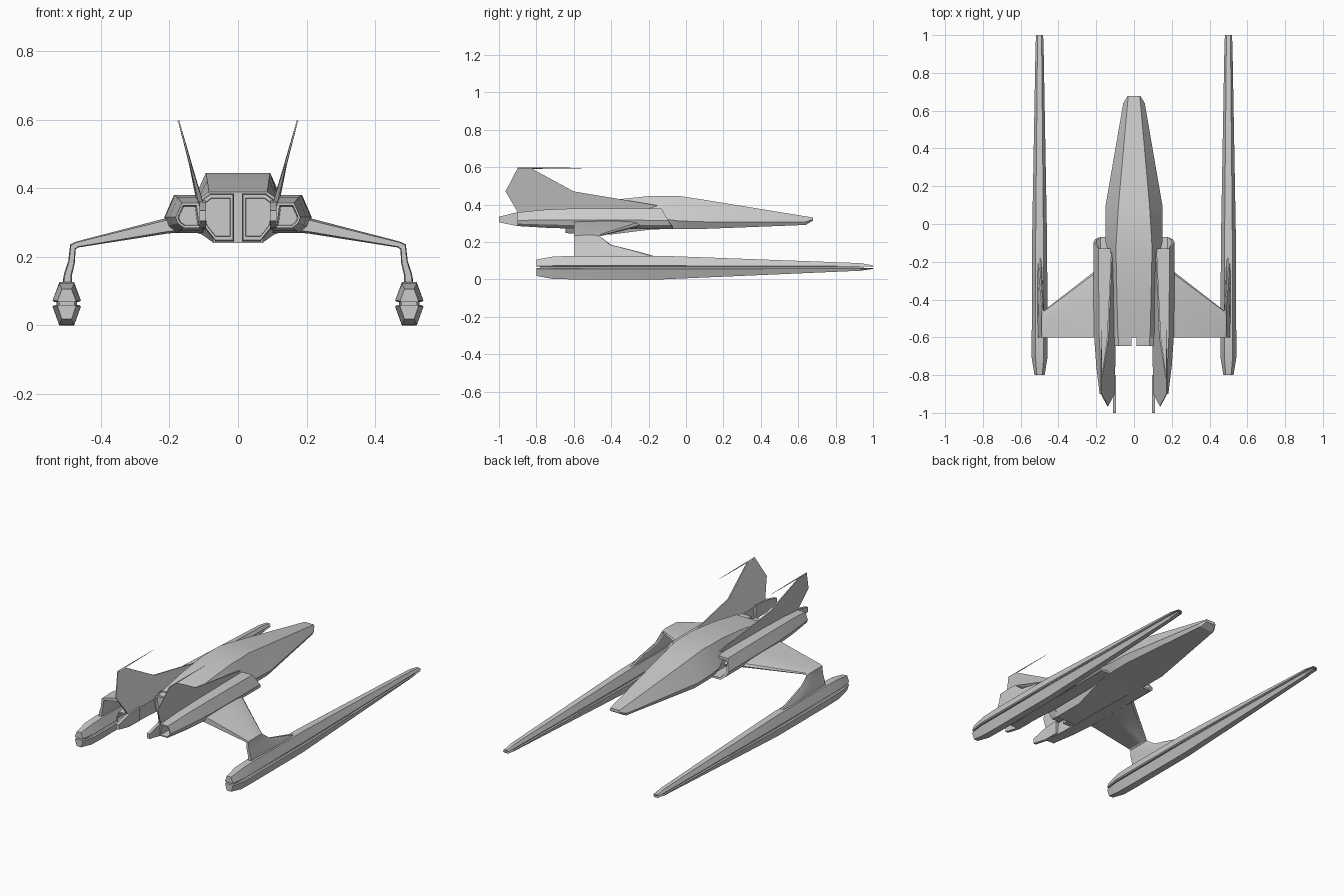
import bpy, bmesh
from mathutils import Vector

if "Cube" in bpy.data.objects:
    bpy.data.objects.remove(bpy.data.objects["Cube"])


def loft(name, rings, mirror=False, angle=30):
    """Skin closed rings of equal length and cap both ends."""
    bm = bmesh.new()
    rows = [[bm.verts.new(p) for p in r] for r in rings]
    n = len(rows[0])
    for a, b in zip(rows, rows[1:]):
        for i in range(n):
            j = (i + 1) % n
            bm.faces.new((a[i], a[j], b[j], b[i]))
    bm.faces.new(rows[0])
    bm.faces.new(rows[-1][::-1])
    bmesh.ops.recalc_face_normals(bm, faces=bm.faces)
    mesh = bpy.data.meshes.new(name)
    bm.to_mesh(mesh)
    bm.free()
    ob = bpy.data.objects.new(name, mesh)
    bpy.context.collection.objects.link(ob)
    if mirror:
        ob.modifiers.new("Mirror", 'MIRROR').use_mirror_merge = False
    bpy.ops.object.select_all(action='DESELECT')
    ob.select_set(True)
    bpy.context.view_layer.objects.active = ob
    bpy.ops.object.shade_smooth_by_angle(angle=angle * 3.14159 / 180)
    return ob


def shrink(ring, f, dy=0.0):
    """Scale a ring about its centre in x and z, then shift it in y."""
    c = sum((Vector(p) for p in ring), Vector()) / len(ring)
    return [(c.x + (p[0] - c.x) * f, p[1] + dy, c.z + (p[2] - c.z) * f) for p in ring]


# Fuselage: y, then half-profile (top, chine, belly)
def hull_ring(y, top, chine, belly):
    half = [top, chine, belly]
    return [(x, y, z) for x, z in half] + [(-x, y, z) for x, z in reversed(half)]


loft("fuselage", [hull_ring(*s) for s in [
    (.678, (.03, .331), (.034, .320), (.030, .314)),
    (.640, (.034, .337), (.057, .308), (.048, .291)),
    (.100, (.082, .425), (.150, .308), (.125, .270)),
    (-.03, (.090, .445), (.150, .312), (.125, .270)),
    (-.10, (.094, .445), (.150, .320), (.120, .270)),
    (-.20, (.094, .445), (.125, .360), (.105, .265)),
    (-.40, (.090, .424), (.120, .362), (.070, .240)),
    (-.60, (.085, .390), (.120, .365), (.070, .240))]], angle=22)

# Twin rear exhaust panels
panel = [(.012, -.59, .385), (.082, -.59, .385), (.112, -.59, .362),
         (.098, -.59, .285), (.066, -.59, .245), (.012, -.59, .245)]
end = shrink(panel, .95, -.055)
loft("rear_exhaust", [panel, shrink(panel, 1, -.03), end, shrink(end, .84),
                      shrink(end, .82, .02)], True)


# Engine pods, hollow at intake and nozzle
def pod_ring(y, xi, xo, zb, zt, slant=0):
    w, h = xo - xi, zt - zb
    pts = [(xi, 0), (xo - .3 * w, 0), (xo - .08 * w, .18), (xo, .42),
           (xo - .24 * w, 1), (xi + .12 * w, 1)]
    return [(x, y - slant * f, zb + h * f) for x, f in pts]


front = pod_ring(-.07, .10, .215, .27, .378, .06)
rear = pod_ring(-.90, .105, .182, .285, .358)
loft("engine_pod", [
    shrink(front, .66, -.13), shrink(front, .74), front,
    pod_ring(-.25, .10, .215, .27, .38),
    pod_ring(-.58, .10, .212, .27, .38),
    pod_ring(-.75, .103, .20, .276, .373),
    rear, shrink(rear, .8), shrink(rear, .7, .12)], True)

# Pointed thrust paddle inboard of each nozzle
paddle = [(-.80, .283), (-.90, .285), (-1.0, .305), (-1.0, .335), (-.90, .36), (-.80, .365)]
loft("thrust_paddle", [[(.094 + d, y, z) for y, z in paddle] for d in (0, .018)], True)

# Outward-leaning tail fins
fin = [(-.15, .395, .003), (-.60, .470, .004), (-.83, .595, .002), (-.90, .595, .002),
       (-.965, .470, .002), (-.90, .360, .007), (-.60, .355, .012), (-.25, .360, .008)]
loft("tail_fin", [[(.112 + (z - .37) * .27 + s * t, y, z) for y, z, t in fin]
                  for s in (-1, 1)], True, 15)

# Fin-tip antennas
loft("fin_antenna", [[(.173 + dx * r, y, .595 + dz * r)
                      for dx, dz in ((1, 0), (0, 1), (-1, 0), (0, -1))]
                     for y, r in ((-.90, .004), (-.80, .004), (-.56, .001))], True)


# Wings that bend down into the float pylons
def wing_ring(x, z, lead, half, nx, nz, trail=-.60):
    prof = [(0, 0), (.04, .55), (.18, .9), (.5, 1), (1, .75)]
    n = Vector((nx, 0, nz)).normalized() * half
    ring = [(t, k) for t, k in prof] + [(t, -k) for t, k in reversed(prof[1:])]
    return [(x + n.x * k, lead + (trail - lead) * t, z + n.z * k) for t, k in ring]


loft("wing_and_pylon", [wing_ring(*s) for s in [
    (.100, .309, -.165, .030, .2, 1),
    (.215, .289, -.255, .022, .2, 1),
    (.470, .236, -.453, .009, .25, 1),
    (.482, .229, -.460, .011, .7, .7),
    (.486, .185, -.400, .010, 1, .15),
    (.496, .150, -.260, .012, 1, .1),
    (.500, .110, -.120, .014, 1, 0)]], True)


# Long two-part floats: y, half-width, seam z, outer z
def float_ring(y, w, seam, outer):
    mid = seam + (outer - seam) * .45
    pts = [(w * .85, seam), (w, seam + (mid - seam) * .2), (w * .52, outer)]
    return [(.5 + x, y, z) for x, z in pts] + [(.5 - x, y, z) for x, z in reversed(pts)]


stations = [(-.80, .030, .106, .018), (-.71, .046, .122, .002), (-.60, .046, .126, 0),
            (-.13, .045, .126, 0), (.93, .024, .087, .046), (1.0, .021, .075, .056)]
for name, seam, k in (("float_upper", .068, 2), ("float_lower", .060, 3)):
    loft(name, [float_ring(s[0], s[1] * .9, seam, s[k]) for s in stations], True, 20)

# Recessed core joining the float halves
loft("float_core", [[(.5 + sx * w, y, z) for sx, z in ((-1, .055), (1, .055), (1, .071), (-1, .071))]
                    for y, w in ((-.78, .022), (-.1, .030), (.95, .013))], True)
